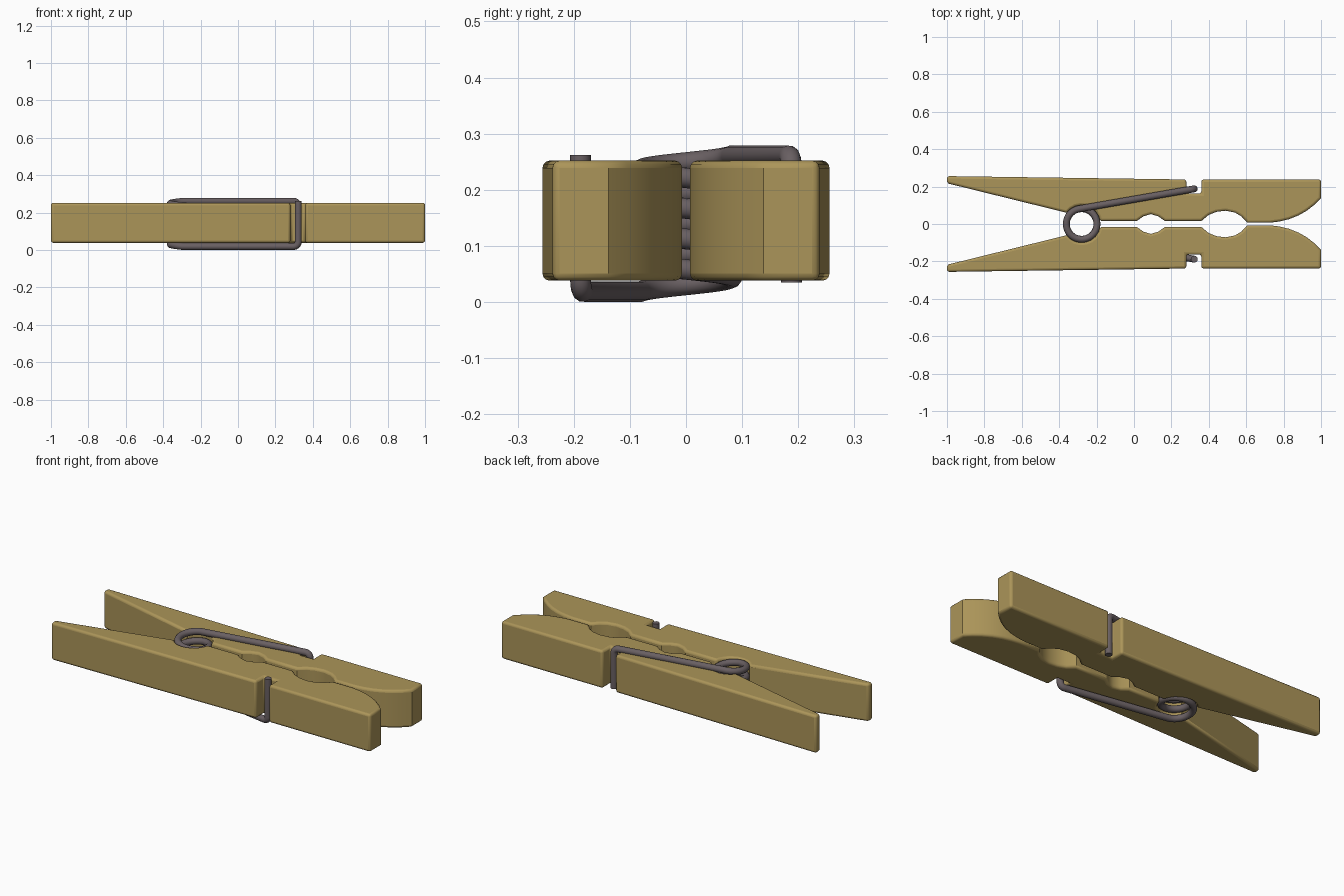
import bpy, bmesh, math
from mathutils import Vector

if "Cube" in bpy.data.objects:
    bpy.data.objects.remove(bpy.data.objects["Cube"])


def material(name, rgb):
    m = bpy.data.materials.new(name)
    m.diffuse_color = (*rgb, 1)
    m.use_nodes = True
    m.node_tree.nodes["Principled BSDF"].inputs["Base Color"].default_value = m.diffuse_color
    return m


wood = material("wood", (0.41, 0.30, 0.10))
steel = material("dark steel", (0.14, 0.115, 0.122))

Z0, Z1 = 0.038, 0.252          # wood thickness
CX, R, WIRE = -0.28, 0.082, 0.0185   # spring coil centre, radius, wire radius


def finish(obj, mat):
    obj.data.materials.clear()
    obj.data.materials.append(mat)
    bpy.ops.object.select_all(action='DESELECT')
    obj.select_set(True)
    bpy.context.view_layer.objects.active = obj
    bpy.ops.object.shade_smooth_by_angle(angle=math.radians(35))


# Half profile of a jaw: outer edge with notch, nose, two grip hollows, coil seat, handle
profile = [(-1, 0.256), (0.28, 0.238), (0.28, 0.163), (0.36, 0.163), (0.36, 0.238),
           (1, 0.238), (1, 0.138), (0.965, 0.103), (0.925, 0.072), (0.88, 0.046),
           (0.83, 0.026), (0.78, 0.014), (0.73, 0.007), (0.605, 0.007),
           (0.575, 0.04), (0.54, 0.061), (0.49, 0.071), (0.44, 0.065),
           (0.40, 0.049), (0.36, 0.016), (0.165, 0.016), (0.13, 0.041),
           (0.09, 0.053), (0.05, 0.041), (0.015, 0.016)]
for i in range(9):
    a = math.radians(9 + (143 - 9) * i / 8)
    profile.append((CX + 0.1 * math.cos(a), 0.1 * math.sin(a)))
profile.append((-1, 0.218))


def jaw(name, side):
    bm = bmesh.new()
    face = bm.faces.new([bm.verts.new((x, side * y, Z0)) for x, y in profile])
    ext = bmesh.ops.extrude_face_region(bm, geom=[face])
    top = [v for v in ext["geom"] if isinstance(v, bmesh.types.BMVert)]
    bmesh.ops.translate(bm, verts=top, vec=(0, 0, Z1 - Z0))
    bmesh.ops.recalc_face_normals(bm, faces=bm.faces)
    me = bpy.data.meshes.new(name)
    bm.to_mesh(me)
    bm.free()
    obj = bpy.data.objects.new(name, me)
    bpy.context.collection.objects.link(obj)
    finish(obj, wood)
    bev = obj.modifiers.new("rounded edges", 'BEVEL')
    bev.width = 0.013
    bev.segments = 3
    bev.limit_method = 'ANGLE'
    bev.angle_limit = math.radians(60)
    bev.use_clamp_overlap = False


jaw("back_jaw", 1)
jaw("front_jaw", -1)

# Spring path: lower arm, coil, upper arm
ZB, ZT = WIRE, 0.279 - WIRE


def arm(side, z, z_end):
    """Tip in the notch, rounded bend, then the straight run to the coil."""
    tip = Vector((0.322, side * 0.188, z_end))
    corner = Vector((0.322, side * 0.188, z))
    run = Vector((-math.cos(math.radians(10)), -side * math.sin(math.radians(10)), 0))
    up = Vector((0, 0, 1 if z_end > z else -1))
    r = 0.025
    bend = []
    for i in range(6):
        t = math.pi / 2 * i / 5
        bend.append(corner + up * r * (1 - math.sin(t)) + run * r * (1 - math.cos(t)))
    return [tip] + bend


TURNS, STEPS = 4 + 160 / 360, 150
coil = []
for i in range(STEPS + 1):
    t = i / STEPS
    a = math.radians(-100) - 2 * math.pi * TURNS * t
    coil.append(Vector((CX + R * math.cos(a), R * math.sin(a), ZB + (ZT - ZB) * t)))
path = arm(-1, ZB, 0.262) + coil + arm(1, ZT, 0.035)[::-1]

curve = bpy.data.curves.new("spring_path", 'CURVE')
curve.dimensions = '3D'
curve.bevel_depth = WIRE
curve.bevel_resolution = 4
curve.use_fill_caps = True
spline = curve.splines.new('POLY')
spline.points.add(len(path) - 1)
for p, co in zip(spline.points, path):
    p.co = (*co, 1)
temp = bpy.data.objects.new("spring_path", curve)
bpy.context.collection.objects.link(temp)
mesh = bpy.data.meshes.new_from_object(
    temp.evaluated_get(bpy.context.evaluated_depsgraph_get()))
bpy.data.objects.remove(temp)
spring = bpy.data.objects.new("spring", mesh)
bpy.context.collection.objects.link(spring)
finish(spring, steel)
